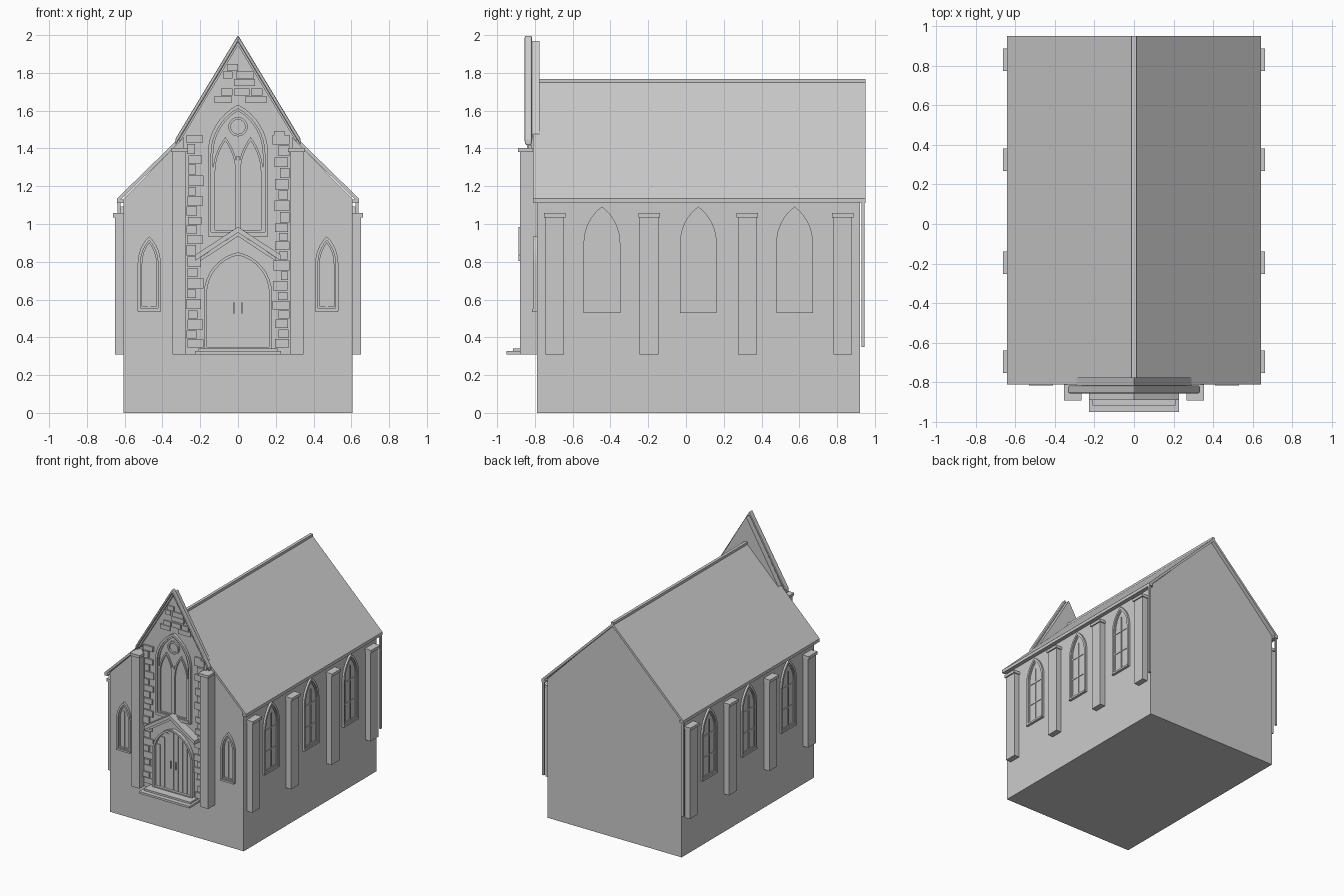
import bpy, bmesh, random
from math import sin, cos, asin, atan2, sqrt, pi
from mathutils import Vector

if "Cube" in bpy.data.objects:
    bpy.data.objects.remove(bpy.data.objects["Cube"])

random.seed(4)

# Wall frames: u runs along the wall, z up, d is the outward distance from the centre
PLACE = {'F': lambda u, z, d: (u, -d, z),
         'R': lambda u, z, d: (d, u, z),
         'L': lambda u, z, d: (-d, u, z)}


def finish(name, bm, bevel=0):
    bmesh.ops.recalc_face_normals(bm, faces=bm.faces)
    me = bpy.data.meshes.new(name)
    bm.to_mesh(me)
    bm.free()
    ob = bpy.data.objects.new(name, me)
    bpy.context.collection.objects.link(ob)
    if bevel:
        m = ob.modifiers.new("Bevel", 'BEVEL')
        m.width, m.segments = bevel, 2
    return ob


def prism(name, pts, d0, d1, side='F', bevel=0):
    bm = bmesh.new()
    a, b = [[bm.verts.new(PLACE[side](u, z, d)) for u, z in pts] for d in (d0, d1)]
    bm.faces.new(a)
    bm.faces.new(b)
    for i in range(len(a)):
        j = (i + 1) % len(a)
        bm.faces.new((a[i], a[j], b[j], b[i]))
    return finish(name, bm, bevel)


def box(name, u0, u1, z0, z1, d0, d1, side='F', bevel=0):
    return prism(name, [(u0, z0), (u1, z0), (u1, z1), (u0, z1)], d0, d1, side, bevel)


def ring(name, outer, inner, d0, d1, side='F'):
    bm = bmesh.new()
    loops = [[bm.verts.new(PLACE[side](u, z, d)) for u, z in p]
             for p, d in ((outer, d0), (outer, d1), (inner, d1), (inner, d0))]
    n = len(outer)
    for k in range(4):
        a, b = loops[k], loops[(k + 1) % 4]
        for i in range(n):
            j = (i + 1) % n
            bm.faces.new((a[i], a[j], b[j], b[i]))
    return finish(name, bm)


def arch(c, w, base, spring, top, t=0, n=8):
    """Pointed arch outline, inset by t."""
    h = top - spring
    R = (w * w + h * h) / (2 * w)
    r, off = R - t, w - R
    end = atan2(sqrt(r * r - off * off), -off)
    right = [(off + r * cos(end * i / n), spring + r * sin(end * i / n)) for i in range(n + 1)]
    pts = [(w - t, base + t)] + right + [(-x, z) for x, z in right[-2::-1]] + [(t - w, base + t)]
    return [(c + x, z) for x, z in pts]


def circle(c, z, r, n=24):
    return [(c + r * cos(2 * pi * i / n), z + r * sin(2 * pi * i / n)) for i in range(n)]


def chevron(w, foot, top, drop):
    return [(w, foot), (0, top), (-w, foot), (-w, foot - drop), (0, top - drop), (w, foot - drop)]


def arch_frame(name, c, w, base, spring, top, t, wall, out, side='F'):
    a = (c, w, base, spring, top)
    ring(name + "_outer_frame", arch(*a), arch(*a, t=t), wall - .005, wall + out, side)
    ring(name + "_inner_frame", arch(*a, t=t), arch(*a, t=t * 1.6), wall - .005, wall + out * .55, side)
    prism(name + "_glass", arch(*a, t=t), wall - .005, wall + .003, side)


# Main body and roof
prism("body", [(-.605, 0), (.605, 0), (.605, 1.135), (0, 1.745), (-.605, 1.135)], -.92, .79)
prism("roof", chevron(.64, 1.135, 1.76, .025), -.95, .81)
box("ridge_cap", -.012, .012, 1.745, 1.768, -.95, .79)

# Central front bay, steep gable coping and lower moulding
prism("front_bay", [(-.29, .31), (.29, .31), (.29, 1.48), (0, 1.97), (-.29, 1.48)], .775, .82)
prism("gable_coping", chevron(.332, 1.45, 2.0, .035), .815, .855, bevel=.008)
prism("gable_inner_moulding", chevron(.31, 1.452, 1.965, .02), .815, .84)

for s in (-1, 1):
    tag = "left" if s < 0 else "right"
    side = 'L' if s < 0 else 'R'
    # Front buttresses
    c = s * .31
    box(tag + "_front_buttress", c - .036, c + .036, .31, 1.38, .785, .88)
    box(tag + "_front_buttress_cap", c - .044, c + .044, 1.38, 1.402, .785, .89)
    # Side buttresses
    for u in (-.695, -.195, .325, .83):
        box(tag + "_side_buttress", u - .05, u + .05, .31, 1.035, .6, .652, side)
        box(tag + "_side_buttress_cap", u - .057, u + .057, 1.035, 1.058, .6, .662, side)
    # Side windows with glazing bars and sill
    for u in (-.445, .065, .575):
        arch_frame(tag + "_side_window", u, .097, .53, .9, 1.092, .018, .605, .016, side)
        box(tag + "_window_mullion", u - .005, u + .005, .545, 1.0, .605, .614, side)
        for z in (.705, .88):
            box(tag + "_window_bar", u - .078, u + .078, z - .005, z + .005, .605, .613, side)
        box(tag + "_window_sill", u - .092, u + .092, .53, .545, .6, .625, side)
    # Small front lancets
    c = s * .47
    arch_frame(tag + "_lancet", c, .061, .54, .79, .935, .015, .79, .02)
    box(tag + "_lancet_mullion", c - .006, c + .006, .555, .86, .79, .8)
    box(tag + "_lancet_sill", c - .06, c + .06, .535, .55, .785, .815)
    # Eaves gutter and rear downpipe
    box(tag + "_gutter", -.81, .95, 1.112, 1.13, .605, .637, side)
    box(tag + "_downpipe", .928, .944, .35, 1.12, .622, .638, side)
    # Quoin stones flanking the bay
    z, k = .345, 0
    while z < 1.43:
        h = random.uniform(.04, .056)
        inner = .19 + (.03 if k % 2 else 0) + random.uniform(-.008, .008)
        a, b = sorted((s * inner, s * random.uniform(.262, .274)))
        box(tag + "_quoin", a, b, z, z + h, .815, .82 + random.uniform(.008, .016))
        z += h + .006
        k += 1

# Stones near the top of the gable
for x0, x1, z in ((-.125, -.035, 1.64), (.04, .15, 1.64), (-.09, -.03, 1.68), (-.02, .06, 1.68),
                  (.07, .13, 1.68), (-.02, .09, 1.73), (-.08, -.03, 1.77), (-.01, .085, 1.77),
                  (-.055, .0, 1.81), (.19, .245, 1.455)):
    box("gable_stone", x0, x1, z, z + .037, .815, .83)

# Great front window: twin lancets, round light, mullion and sill
arch_frame("great_window", 0, .16, .935, 1.37, 1.632, .018, .82, .022)
for s in (-1, 1):
    a = (s * .067, .066, .955, 1.27, 1.46)
    ring("tracery_lancet", arch(*a), arch(*a, t=.012), .815, .836)
ring("tracery_circle", circle(0, 1.515, .051), circle(0, 1.515, .038), .815, .838)
box("great_window_mullion", -.009, .009, .95, 1.36, .815, .838)
box("great_window_sill", -.145, .145, .935, .958, .815, .848)

# Doorway: arch, planks and handles
door = (0, .18, .335, .63, .85)
ring("door_arch", arch(*door), arch(*door, t=.015), .815, .85)
prism("door_panel", arch(*door, t=.015), .815, .824)
for s in (-1, 1):
    for x0, x1, top in ((.003, .04, .82), (.044, .08, .8), (.084, .12, .76), (.124, .158, .69)):
        a, b = sorted((s * x0, s * x1))
        box("door_plank", a, b, .34, top, .82, .829)
    box("door_handle", s * .022 - .004, s * .022 + .004, .525, .585, .825, .84)

# Porch hood and steps
prism("porch_roof", chevron(.228, .835, .985, .03), .815, .888)
prism("porch_moulding", chevron(.2, .823, .955, .02), .815, .865)
box("lower_step", -.228, .228, .31, .327, .785, .95)
box("upper_step", -.21, .21, .327, .342, .785, .915)
